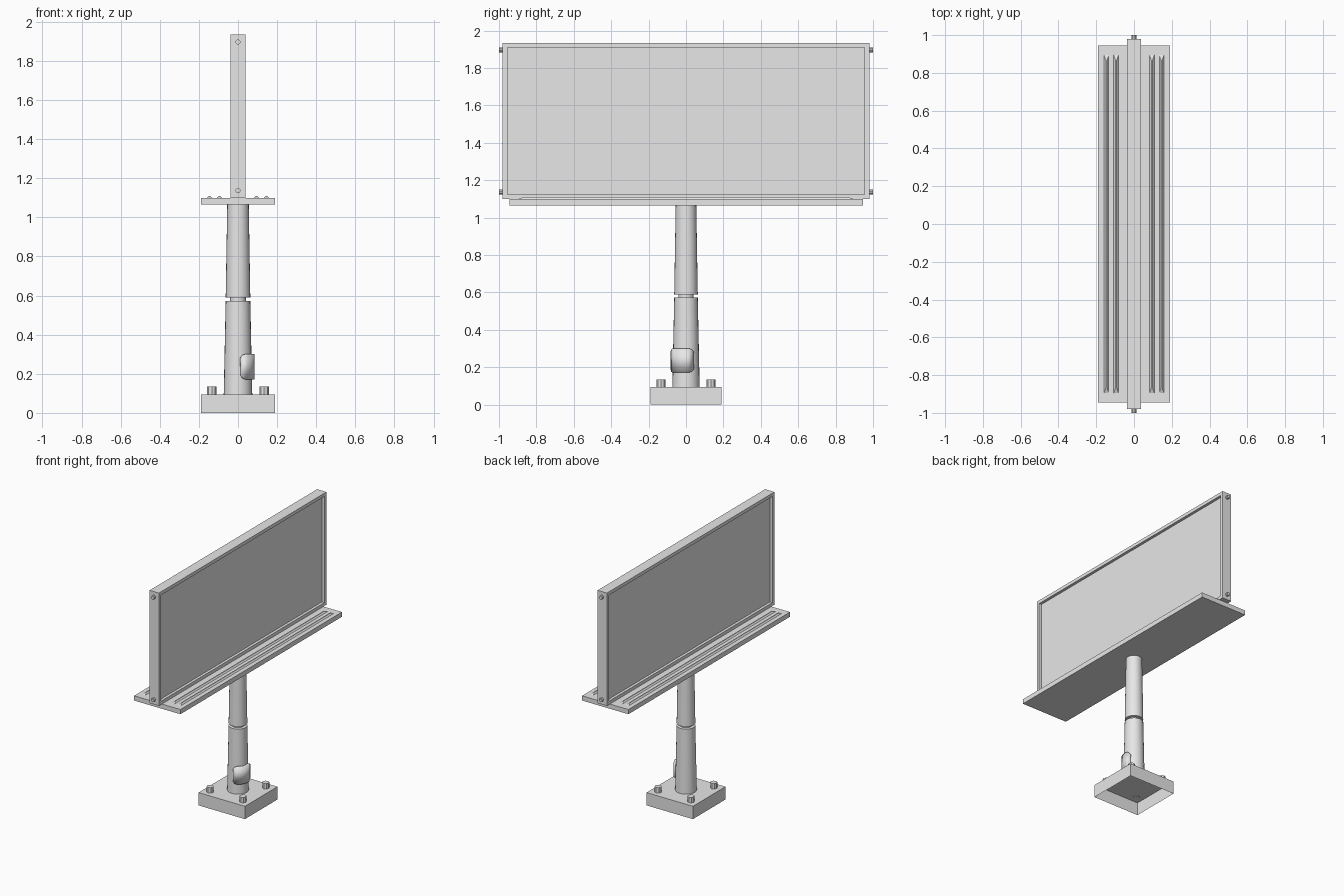
import bpy, bmesh
from math import radians, sin, cos, pi
from mathutils import Matrix, Vector

default = bpy.data.objects.get("Cube")
if default:
    bpy.data.objects.remove(default, do_unlink=True)

GREY = (0.8, 0.8, 0.8, 1.0)
grey = bpy.data.materials.new("light grey")
grey.use_nodes = True
grey.diffuse_color = GREY
grey.node_tree.nodes["Principled BSDF"].inputs["Base Color"].default_value = GREY


def finish(name, bm, smooth=False):
    mesh = bpy.data.meshes.new(name)
    bm.to_mesh(mesh)
    bm.free()
    mesh.materials.append(grey)
    obj = bpy.data.objects.new(name, mesh)
    bpy.context.collection.objects.link(obj)
    if smooth:
        bpy.ops.object.select_all(action='DESELECT')
        obj.select_set(True)
        bpy.context.view_layer.objects.active = obj
        bpy.ops.object.shade_smooth_by_angle(angle=radians(35))
    return obj


def box(half_x, half_y, z0, z1):
    bm = bmesh.new()
    bmesh.ops.create_cube(bm, size=2)
    for v in bm.verts:
        v.co = (v.co.x * half_x, v.co.y * half_y, z1 if v.co.z > 0 else z0)
    return bm


def cylinder(name, r0, r1, length, place, sides):
    bm = bmesh.new()
    bmesh.ops.create_cone(bm, cap_ends=True, segments=sides, radius1=r0, radius2=r1,
                          depth=length, matrix=place)
    return finish(name, bm, True)


def upright(name, r0, r1, z0, z1, x=0, y=0, sides=24):
    return cylinder(name, r0, r1, z1 - z0, Matrix.Translation((x, y, (z0 + z1) / 2)), sides)


# Base: a shell open underneath
bm = box(0.19, 0.19, 0, 0.095)
bottom = [f for f in bm.faces if f.normal.z < -0.5]
bmesh.ops.delete(bm, geom=bottom, context='FACES_ONLY')
finish("base", bm)

# Anchor bolts
for x in (-0.134, 0.134):
    for y in (-0.134, 0.134):
        upright("anchor_bolt", 0.024, 0.024, 0.09, 0.135, x, y, 8)

# Tapered pole in two sections with a thin neck between them
upright("lower_pole", 0.073, 0.063, 0.095, 0.572)
upright("pole_neck", 0.04, 0.04, 0.565, 0.595)
upright("upper_pole", 0.063, 0.055, 0.59, 1.066)

# Curved access hatch with clipped corners
bm = bmesh.new()
columns = []
steps = 12
for i in range(steps + 1):
    t = 2 * i / steps - 1
    half = 0.064 - (0.018 if abs(t) > 0.99 else 0.004 if abs(t) > 0.8 else 0)
    a = radians(-24.5 + 55 * t)
    columns.append([bm.verts.new((0.084 * cos(a), 0.084 * sin(a), 0.236 + s * half))
                    for s in (-1, 1)])
for (a0, a1), (b0, b1) in zip(columns, columns[1:]):
    bm.faces.new((a0, b0, b1, a1))
hatch = finish("access_hatch", bm, True)
thick = hatch.modifiers.new("thickness", 'SOLIDIFY')
thick.thickness = 0.02
thick.offset = -1

# Walkway platform
finish("platform", box(0.19, 0.945, 1.065, 1.1))

# Hip-ended ridges along the platform
for x in (-0.146, -0.095, 0.095, 0.146):
    bm = box(0.014, 0.9, 1.098, 1.11)
    for v in bm.verts:
        if v.co.z > 1.1:
            v.co.x *= 0.25
            v.co.y *= 0.965
        v.co.x += x
    finish("platform_ridge", bm)

# Display board with a recessed panel on both sides
bm = box(0.038, 0.98, 1.1, 1.935)
bm.normal_update()
sides = [f for f in bm.faces if abs(f.normal.x) > 0.5]
bmesh.ops.inset_individual(bm, faces=sides, thickness=0.035)
for face in sides:
    inward = face.normal * -0.02
    part = bmesh.ops.extrude_discrete_faces(bm, faces=[face])["faces"][0]
    bmesh.ops.translate(bm, vec=inward, verts=part.verts)
bmesh.ops.recalc_face_normals(bm, faces=bm.faces)
finish("display_board", bm)

# Bolts in the ends of the board
turn = Matrix.Rotation(pi / 2, 4, 'X')
for y in (-0.985, 0.985):
    for z in (1.137, 1.897):
        cylinder("board_bolt", 0.013, 0.013, 0.03, Matrix.Translation(Vector((0, y, z))) @ turn, 10)
